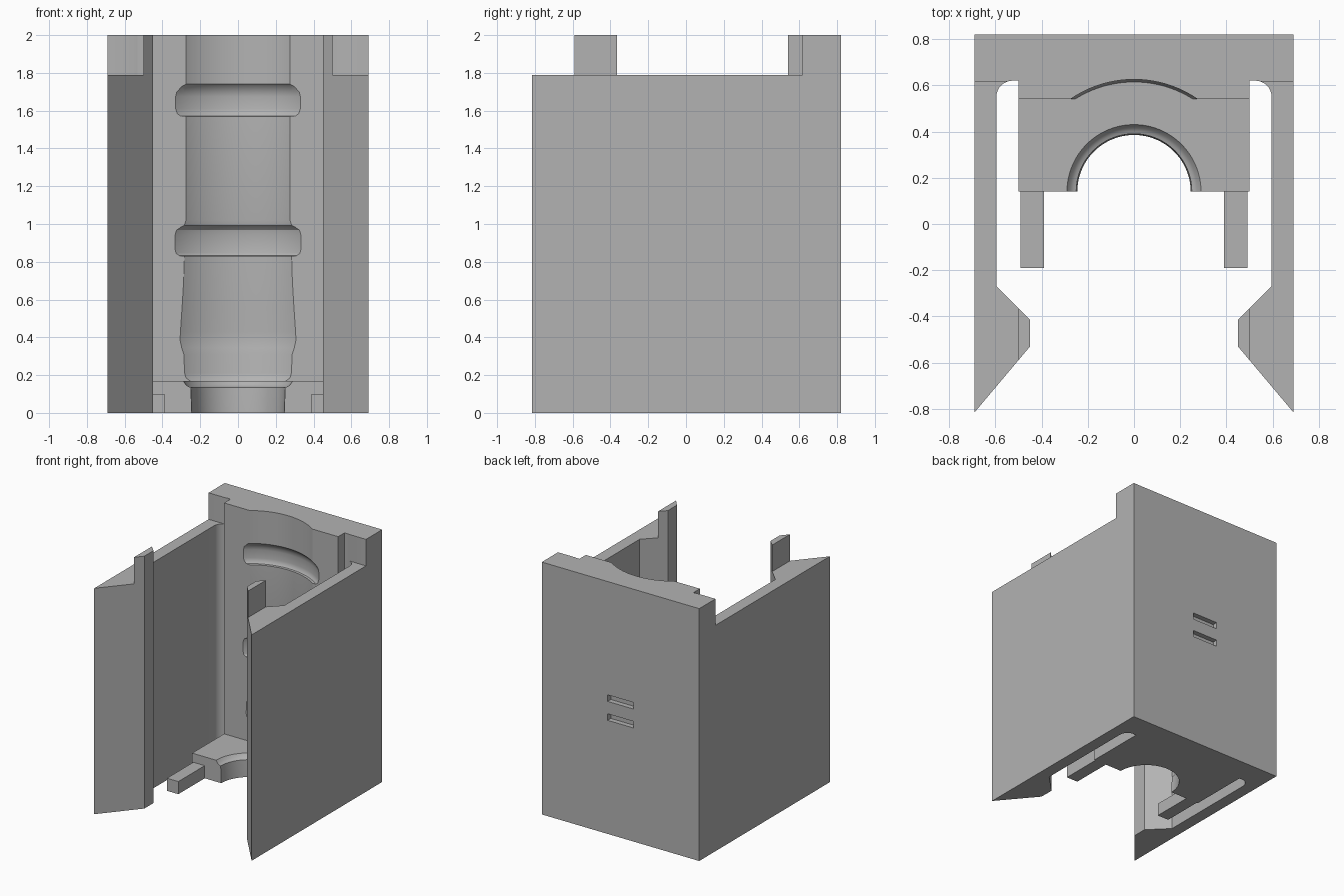
import bpy, bmesh, math

if "Cube" in bpy.data.objects:
    bpy.data.objects.remove(bpy.data.objects["Cube"], do_unlink=True)

AXIS_Y = 0.14      # axis of the moulded hollow
FACE_Y = 0.54      # front face of the centre block

grey = bpy.data.materials.new("plain_grey")
grey.use_nodes = True
tone = (0.45, 0.45, 0.45, 1)
grey.diffuse_color = tone
grey.node_tree.nodes["Principled BSDF"].inputs["Base Color"].default_value = tone


def finish(name, bm):
    bmesh.ops.recalc_face_normals(bm, faces=bm.faces)
    mesh = bpy.data.meshes.new(name)
    bm.to_mesh(mesh)
    bm.free()
    mesh.materials.append(grey)
    obj = bpy.data.objects.new(name, mesh)
    bpy.context.collection.objects.link(obj)
    return obj


def prism(name, outline, z0, z1):
    """Extrude a plan outline between two heights."""
    bm = bmesh.new()
    face = bm.faces.new([bm.verts.new((x, y, z0)) for x, y in outline])
    top = bmesh.ops.extrude_face_region(bm, geom=[face])["geom"]
    bmesh.ops.translate(bm, vec=(0, 0, z1 - z0),
                        verts=[v for v in top if isinstance(v, bmesh.types.BMVert)])
    return finish(name, bm)


def box(name, x0, x1, y0, y1, z0, z1):
    return prism(name, [(x0, y0), (x1, y0), (x1, y1), (x0, y1)], z0, z1)


def lathe(name, profile, steps=128):
    """Closed solid turned around the hollow's axis from (radius, z) pairs."""
    bm = bmesh.new()
    rings = []
    for r, z in profile:
        rings.append([bm.verts.new((r * math.cos(a), AXIS_Y + r * math.sin(a), z))
                      for a in (math.tau * i / steps for i in range(steps))])
    for low, high in zip(rings, rings[1:]):
        for i in range(steps):
            j = (i + 1) % steps
            bm.faces.new((low[i], low[j], high[j], high[i]))
    bm.faces.new(rings[0])
    bm.faces.new(rings[-1])
    return finish(name, bm)


def combine(target, tool, operation):
    tool.hide_render = True
    mod = target.modifiers.new(operation.lower(), "BOOLEAN")
    mod.operation, mod.solver, mod.object = operation, "EXACT", tool
    bpy.context.view_layer.objects.active = target
    bpy.ops.object.modifier_apply(modifier=mod.name)
    bpy.data.objects.remove(tool, do_unlink=True)


# Plan outline: back plate, hooked side walls, relief grooves, centre block
half = [(0.69, 0.82), (0.69, -0.815), (0.45, -0.53), (0.45, -0.415), (0.595, -0.27)]
fillet = 0.07
for i in range(9):
    a = math.pi / 2 * i / 8
    half.append((0.595 - fillet + fillet * math.cos(a), 0.62 - fillet + fillet * math.sin(a)))
half += [(0.5, 0.62), (0.5, FACE_Y)]
outline = half + [(-x, y) for x, y in reversed(half)]
body = prism("clip_holder_body", outline, 0, 2)

# Lower the side walls below the back plate
for s in (-1, 1):
    x0, x1 = sorted((s * 0.5, s * 0.8))
    combine(body, box("wall_top_cutter", x0, x1, -1, 0.617, 1.79, 2.2), "DIFFERENCE")

# Bottom shelf and its two prongs
combine(body, box("shelf", -0.5, 0.5, AXIS_Y, 0.58, 0, 0.17), "UNION")
for s in (-1, 1):
    x0, x1 = sorted((s * 0.39, s * 0.49))
    combine(body, box("prong", x0, x1, -0.19, 0.2, 0, 0.1), "UNION")

# Moulded hollow: half widths measured where it meets the centre block's face
widths = [(0.255, 0.17), (0.275, 0.185), (0.283, 0.21), (0.287, 0.31), (0.298, 0.345),
          (0.307, 0.385), (0.305, 0.43), (0.296, 0.56), (0.288, 0.7), (0.284, 0.83),
          (0.31, 0.832), (0.328, 0.845), (0.334, 0.87), (0.334, 0.94), (0.325, 0.968),
          (0.3, 0.985), (0.285, 0.992), (0.275, 1.02), (0.275, 1.57), (0.305, 1.572),
          (0.322, 1.585), (0.33, 1.61), (0.33, 1.675), (0.324, 1.7), (0.295, 1.73),
          (0.275, 1.74), (0.275, 2.1)]
depth = FACE_Y - AXIS_Y
hollow = [(math.hypot(w, depth), z) for w, z in widths]
combine(body, lathe("hollow_cutter", hollow), "DIFFERENCE")

# Flared bore through the shelf
bore = [(0.245, -0.1), (0.245, 0.01), (0.25, 0.135), (0.262, 0.139), (0.275, 0.148),
        (0.29, 0.17), (0.29, 0.3)]
combine(body, lathe("bore_cutter", bore), "DIFFERENCE")

# Two shallow slots in the back
for z in (0.9, 1.05):
    combine(body, box("slot_cutter", -0.113, 0.113, 0.78, 0.9, z, z + 0.052), "DIFFERENCE")

bpy.ops.object.select_all(action="DESELECT")
body.select_set(True)
bpy.context.view_layer.objects.active = body
bpy.ops.object.shade_smooth_by_angle(angle=math.radians(30))
